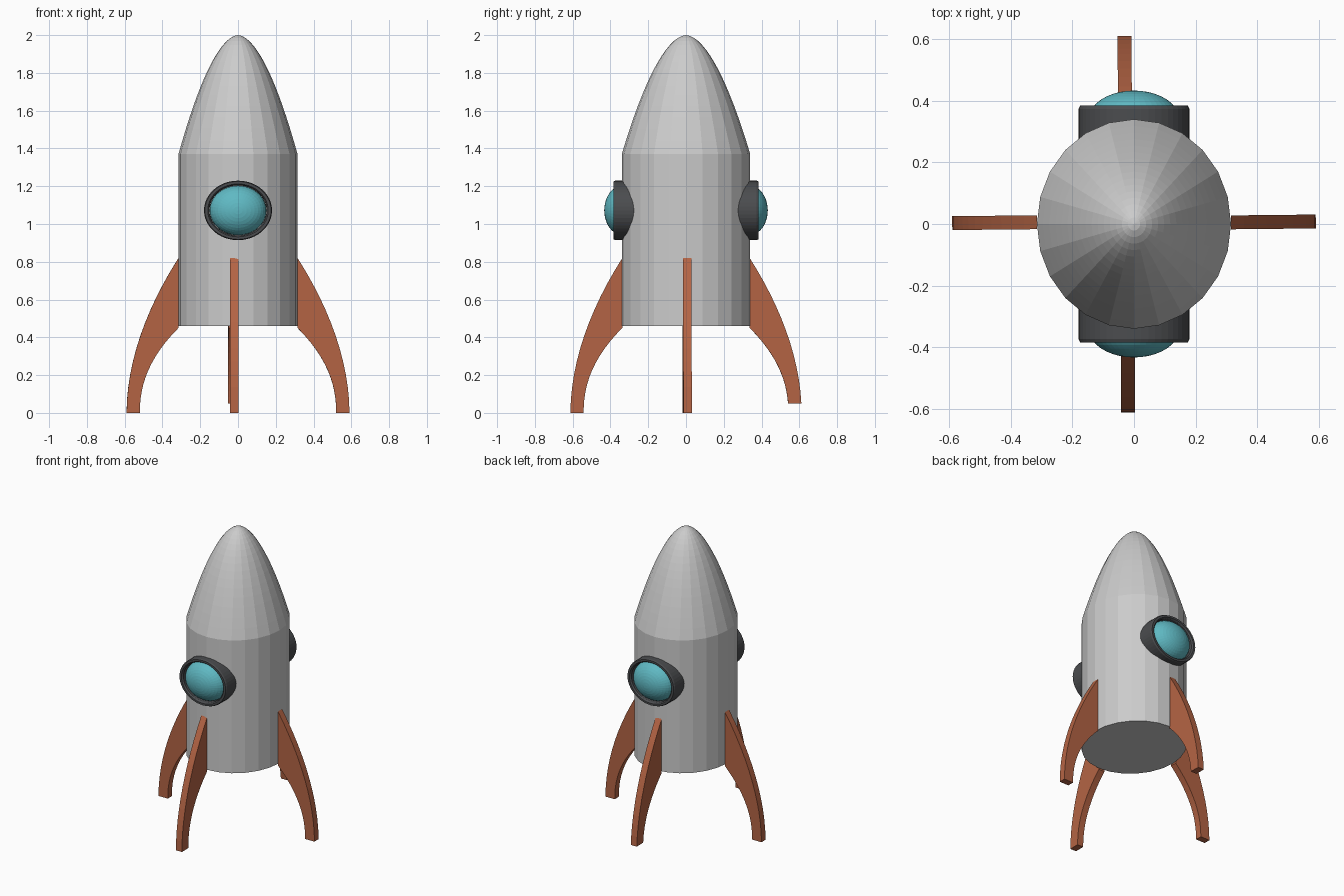
import bpy, bmesh, math
from mathutils import Matrix, Vector

if "Cube" in bpy.data.objects:
    bpy.data.objects.remove(bpy.data.objects["Cube"])


def material(name, rgb):
    m = bpy.data.materials.new(name)
    m.diffuse_color = (*rgb, 1)
    m.use_nodes = True
    m.node_tree.nodes["Principled BSDF"].inputs["Base Color"].default_value = m.diffuse_color
    return m


def finish(name, bm, mat=None):
    bmesh.ops.recalc_face_normals(bm, faces=bm.faces)
    me = bpy.data.meshes.new(name)
    bm.to_mesh(me)
    bm.free()
    if mat:
        me.materials.append(mat)
    ob = bpy.data.objects.new(name, me)
    bpy.context.collection.objects.link(ob)
    return ob


def lathe(name, profile, sides, matrix, mat=None, closed=False):
    """Revolve (radius, height) points around z, then apply matrix."""
    bm = bmesh.new()
    verts = [bm.verts.new((r, 0, h)) for r, h in profile]
    edges = [bm.edges.new(p) for p in zip(verts, verts[1:])]
    if closed:
        edges.append(bm.edges.new((verts[-1], verts[0])))
    bmesh.ops.spin(bm, geom=verts + edges, axis=(0, 0, 1), cent=(0, 0, 0),
                   angle=2 * math.pi, steps=sides)
    bmesh.ops.remove_doubles(bm, verts=bm.verts, dist=1e-5)
    bmesh.ops.transform(bm, matrix=matrix, verts=bm.verts)
    return finish(name, bm, mat)


orange = material("fin_orange", (0.456, 0.127, 0.058))
teal = material("glass_teal", (0.115, 0.485, 0.546))
dark = material("rim_dark", (0.07, 0.073, 0.078))

# Hull: slightly oval faceted cylinder with a rounded nose
N = 16
hull = [(0, 0.46), (1, 0.46), (1, 1.37)]
hull += [(1 - i / N, 2 - 0.63 * (1 - i / N) ** 1.8) for i in range(1, N + 1)]
lathe("hull", hull, 24, Matrix.Diagonal((0.315, 0.34, 1, 1)))

# Portholes: oval rim and domed glass, front and back
rim = [(0.18, 0.22), (0.18, 0.374), (0.175, 0.384), (0.16, 0.384),
       (0.152, 0.374), (0.15, 0.22)]
dome = [(0.15 * math.cos(a), 0.335 + 0.098 * math.sin(a))
        for a in (math.pi / 2 * i / 10 for i in range(11))]
dome = [(0, 0.335)] + dome[:-1] + [(0, 0.433)]
for side, turn in (("front", 0), ("back", math.pi)):
    place = (Matrix.Translation((0, 0, 1.072)) @ Matrix.Rotation(turn, 4, 'Z')
             @ Matrix.Rotation(math.pi / 2, 4, 'X')
             @ Matrix.Diagonal((1, 0.875, 1, 1)))
    lathe(side + "_window_rim", rim, 48, place, dark, closed=True)
    lathe(side + "_window_glass", dome, 40, place, teal)


# Fins: curved leg outline extruded to a thin slab
def fin(name, turn, push, offset, foot, twist=0):
    n, half = 12, 0.0225
    ts = [i / n for i in range(n + 1)]
    outer = [(0.59 - 0.275 * (z / 0.82) ** 1.9, z)
             for z in (foot + (0.82 - foot) * t for t in ts)]
    inner = [(0.52 - 0.205 * (z / 0.45) ** 2.2, z)
             for z in (foot + (0.45 - foot) * t for t in ts)]
    bm = bmesh.new()
    rows = []
    for y in (-half, half):
        rows.append([[bm.verts.new((x + push, y, z)) for x, z in line]
                     for line in (outer, inner)])
    (oa, ia), (ob, ib) = rows
    for i in range(n):
        for a, b in ((oa, ia), (ia, ib), (ib, ob), (ob, oa)):
            bm.faces.new((a[i], a[i + 1], b[i + 1], b[i]))
    for i in (0, n):
        bm.faces.new((oa[i], ia[i], ib[i], ob[i]))
    bmesh.ops.transform(
        bm, verts=bm.verts,
        matrix=Matrix.Translation(Vector(offset))
        @ Matrix.Rotation(math.radians(turn + twist), 4, 'Z'))
    finish(name, bm, orange)


fin("right_fin", 0, 0, (0, 0.002, 0), 0, 0.6)
fin("left_fin", 180, 0, (0, 0.009, 0), 0, 0.6)
fin("front_fin", 270, 0.022, (-0.02, 0, 0), 0)
fin("back_fin", 90, 0.022, (-0.025, 0, 0), 0.05, 0.6)
